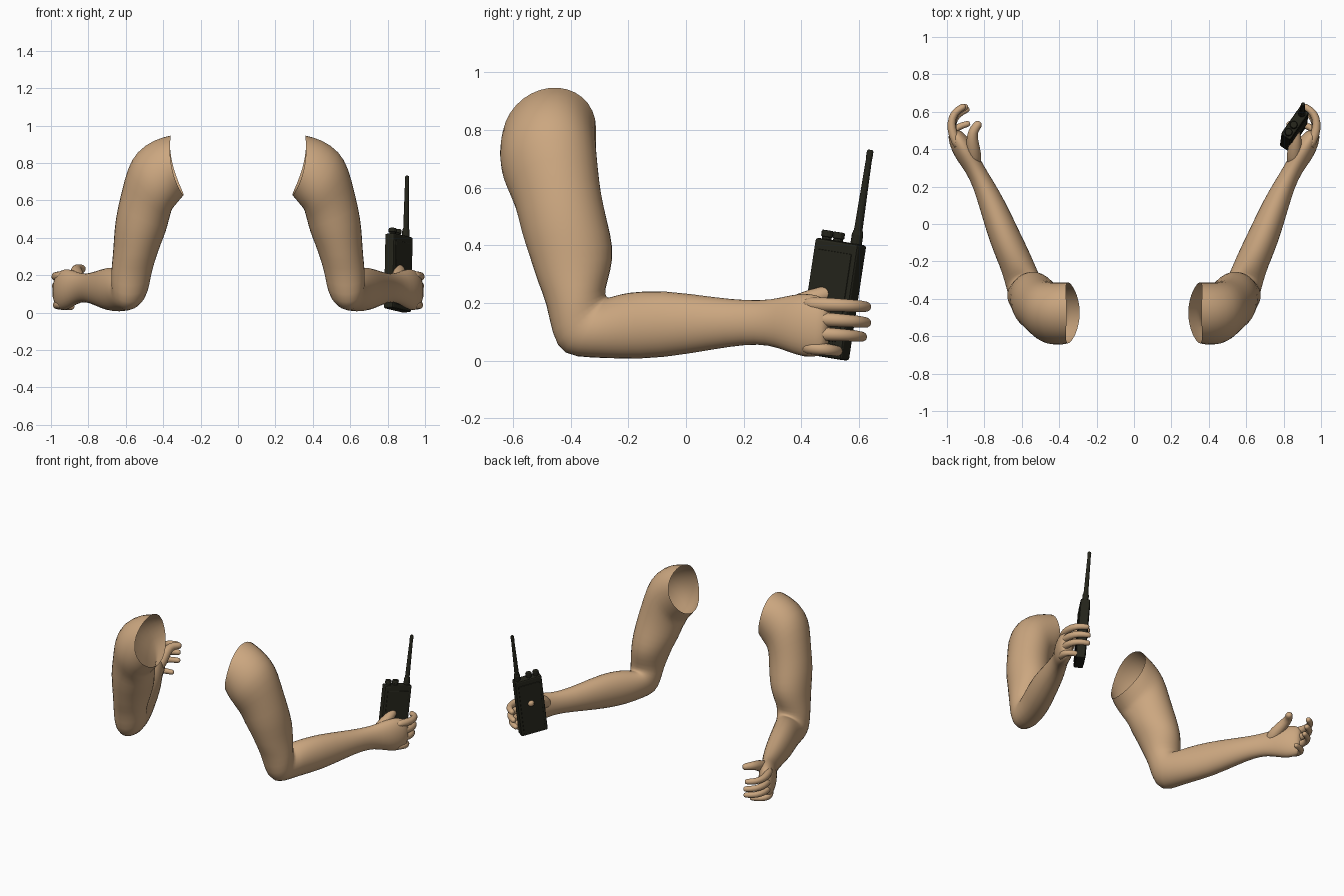
import bpy, bmesh
from math import sin, cos, pi
from mathutils import Vector, Matrix

if "Cube" in bpy.data.objects:
    bpy.data.objects.remove(bpy.data.objects["Cube"])


def material(name, rgb):
    m = bpy.data.materials.new(name)
    m.use_nodes = True
    m.diffuse_color = (*rgb, 1)
    m.node_tree.nodes["Principled BSDF"].inputs["Base Color"].default_value = (*rgb, 1)
    return m


skin = material("tan_skin", (0.60, 0.385, 0.215))
black = material("dark_olive_black", (0.018, 0.018, 0.011))


def finish(name, bm, mat, smooth=True, subdivide=0):
    bmesh.ops.recalc_face_normals(bm, faces=bm.faces)
    mesh = bpy.data.meshes.new(name)
    bm.to_mesh(mesh)
    bm.free()
    mesh.materials.append(mat)
    ob = bpy.data.objects.new(name, mesh)
    bpy.context.collection.objects.link(ob)
    if subdivide:
        ob.modifiers.new("round", "SUBSURF").levels = subdivide
        ob.modifiers["round"].render_levels = subdivide
    for p in mesh.polygons:
        p.use_smooth = smooth
    return ob


def loft(bm, rings, cap_start, cap_end):
    """Join rings of points with quads."""
    loops = [[bm.verts.new(p) for p in ring] for ring in rings]
    n = len(loops[0])
    for a, b in zip(loops, loops[1:]):
        for i in range(n):
            j = (i + 1) % n
            bm.faces.new((a[i], a[j], b[j], b[i]))
    if cap_start:
        bm.faces.new(loops[0])
    if cap_end:
        bm.faces.new(loops[-1])


def ellipse(c, u, v, n=16):
    return [c + u * cos(2 * pi * i / n) + v * sin(2 * pi * i / n) for i in range(n)]


def finger_rings(path, radii):
    """Round rings along a bent path, ending in a rounded tip."""
    path = [Vector(p) for p in path]
    rings = []
    for i, p in enumerate(path):
        t = (path[min(i + 1, len(path) - 1)] - path[max(i - 1, 0)]).normalized()
        u = t.cross(Vector((0, 0, 1))).normalized()
        v = u.cross(t)
        rings.append(ellipse(p, u * radii[i], v * radii[i], 10))
    r = radii[-1]
    for f, s in ((0.6, 0.85), (1.0, 0.45)):
        rings.append(ellipse(p + t * r * f, u * r * s, v * r * s, 10))
    return rings


# Upper arm: outer x, z, inner x, z, centre y, half depth
UPPER = [
    (.36, .95, .288, .625, -.475, .167),
    (.45, .93, .335, .57, -.48, .171),
    (.545, .865, .352, .55, -.478, .170),
    (.594, .775, .358, .525, -.467, .165),
    (.627, .64, .368, .49, -.444, .150),
    (.66, .50, .383, .43, -.423, .152),
    (.667, .38, .413, .36, -.394, .147),
    (.672, .30, .437, .29, -.388, .131),
]
# Elbow, forearm, palm: centre x, half width, yaw, top y, z, bottom y, z
LOWER = [
    (.57, .111, 0, -.282, .24, -.485, .20),
    (.575, .105, .1, -.275, .222, -.467, .09),
    (.58, .096, .15, -.265, .22, -.43, .014),
    (.60, .092, .25, -.25, .226, -.33, .008),
    (.63, .085, .35, -.2, .24, -.21, .003),
    (.688, .080, .43, -.08, .248, -.08, .006),
    (.757, .066, .43, .1, .221, .1, .038),
    (.805, .052, .43, .21, .21, .21, .055),
    (.851, .046, .45, .30, .212, .29, .053),
    (.892, .052, .5, .37, .232, .35, .030),
    (.925, .052, .5, .43, .237, .41, .008),
    (.952, .042, .45, .475, .222, .465, .012),
    (.966, .026, .4, .505, .195, .49, .03),
]
# Fingers: start z, end z, reach, inward curl, thickness
FINGERS = {
    "index": (.197, .187, 1.0, 0, .022),
    "middle": (.147, .132, 1.0, .012, .022),
    "ring": (.096, .083, .94, .02, .021),
    "little": (.047, .031, .60, .025, .020),
}
CURL = [(.935, .40), (.970, .48), (.980, .54), (.962, .597), (.918, .624)]
THUMB = [(.858, .30, .135), (.855, .375, .185), (.866, .445, .22),
         (.863, .495, .235), (.838, .527, .234)]


def arm_rings():
    rings = []
    for ox, oz, ix, iz, y, d in UPPER:
        c = Vector(((ox + ix) / 2, y, (oz + iz) / 2))
        u = Vector(((ox - ix) / 2, 0, (oz - iz) / 2))
        rings.append(ellipse(c, u, Vector((0, d, .02))))
    # The shoulder opening is scooped at the front and back
    for i, p in enumerate(rings[0]):
        p.x += .03 * sin(2 * pi * i / 16) ** 2
    for x, w, yaw, ty, tz, by, bz in LOWER:
        c = Vector((x, (ty + by) / 2, (tz + bz) / 2))
        v = Vector((0, (ty - by) / 2, (tz - bz) / 2))
        rings.append(ellipse(c, Vector((w, -w * yaw, 0)), v))
    return rings


# Both arms, mirrored
for side, sign in (("left", 1), ("right", -1)):
    parts = [("arm", arm_rings(), False)]
    for name, (z0, z1, reach, inward, r) in FINGERS.items():
        path = []
        for i, (x, y) in enumerate(CURL):
            path.append((x - inward * (i / 4) ** 2, CURL[0][1] + (y - CURL[0][1]) * reach,
                         z0 + (z1 - z0) * i / 4))
        radii = [r * k for k in (1.2, 1.2, 1.08, 1, .9)]
        parts.append((name + "_finger", finger_rings(path, radii), True))
    parts.append(("thumb", finger_rings(THUMB, [.045, .043, .034, .028, .025]), True))
    for name, rings, closed in parts:
        bm = bmesh.new()
        loft(bm, [[Vector((p.x * sign, p.y, p.z)) for p in ring] for ring in rings], closed, True)
        finish(f"{side}_{name}", bm, skin, subdivide=1)

# Radio frame: local x across, y towards the inner face, z along the antenna
up = Vector((.02, .15, .99)).normalized()
across = Vector((.56, .82, 0))
across = (across - up * across.dot(up)).normalized()
inner = up.cross(across)
frame = Matrix((across, inner, up)).transposed().to_4x4()
frame.translation = (.857, .508, .213)


def box(name, centre, size, bevel):
    bm = bmesh.new()
    bmesh.ops.create_cube(bm, size=1, matrix=Matrix.Translation(centre) @ Matrix.Diagonal((*size, 1)))
    bmesh.ops.bevel(bm, geom=bm.edges[:], offset=bevel, segments=2, profile=.5, affect='EDGES')
    bm.transform(frame)
    return finish(name, bm, black, smooth=False)


def post(name, x, profile, sides=12):
    """Turned part standing on the radio: profile of radius and height."""
    bm = bmesh.new()
    loft(bm, [ellipse(Vector((x, 0, z)), Vector((r, 0, 0)), Vector((0, r, 0)), sides)
              for r, z in profile], True, True)
    bm.transform(frame)
    return finish(name, bm, black, smooth=False)


# Radio body with raised panels
box("radio_body", (0, 0, 0), (.182, .06, .405), .009)
box("radio_inner_panel", (0, .029, -.01), (.145, .008, .35), .003)
box("radio_outer_panel", (0, -.029, .03), (.145, .008, .27), .003)
for i in range(4):
    box(f"radio_grip_ridge_{i}", (0, -.03, -.125 - i * .016), (.12, .008, .008), .002)

# Knobs and antenna
for i, x in enumerate((-.062, -.014)):
    post(f"radio_knob_{i}", x, [(.017, .19), (.017, .21), (.021, .212), (.021, .228), (.018, .233)])
post("antenna_base", .064, [(.02, .19), (.02, .235), (.016, .25)])
post("antenna", .064, [(.015, .24), (.0105, .50), (.0115, .505), (.0115, .527), (.008, .533)])
